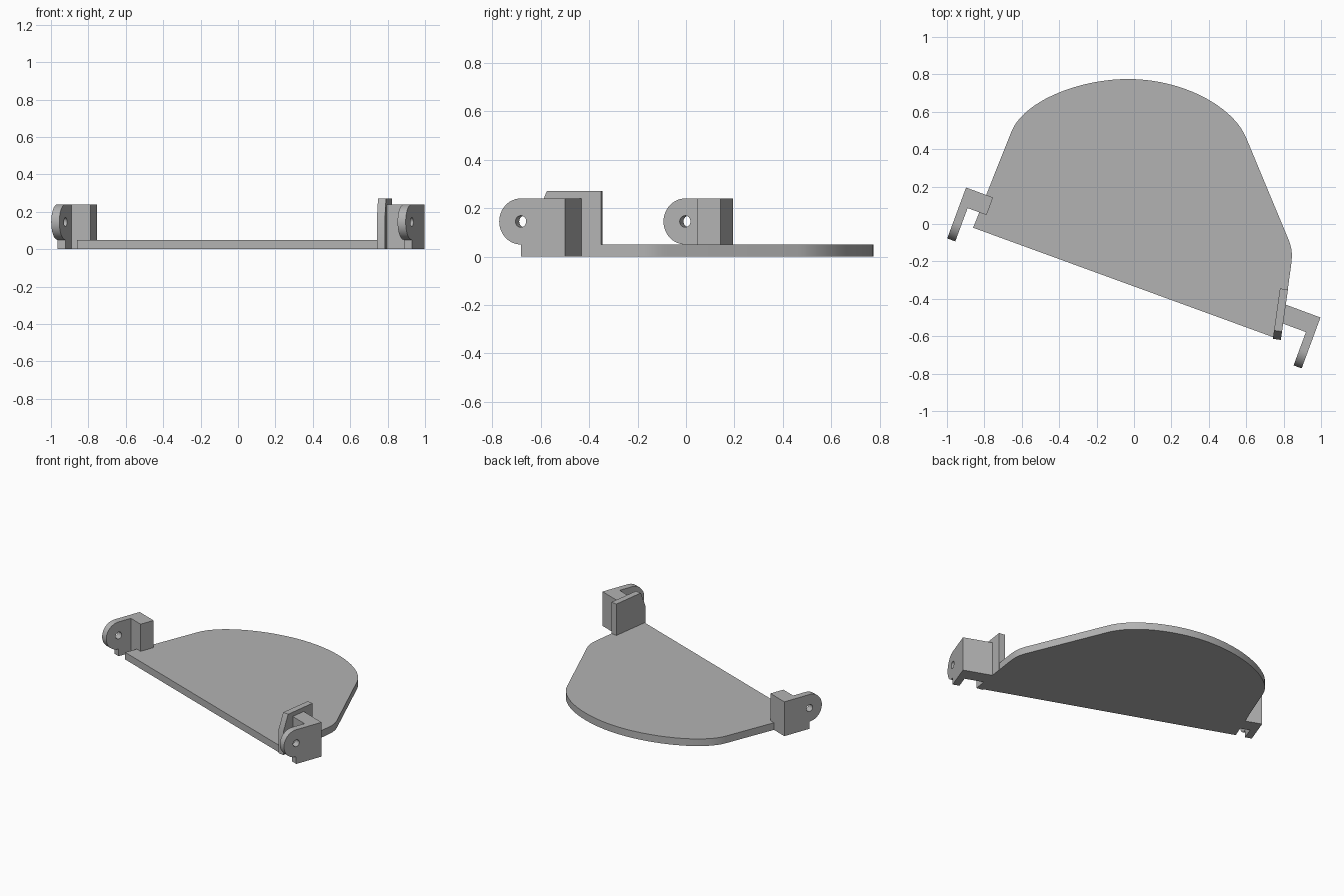
import bpy, bmesh, math
from mathutils import Matrix, Vector
from mathutils.geometry import interpolate_bezier

if "Cube" in bpy.data.objects:
    bpy.data.objects.remove(bpy.data.objects["Cube"])

GREY = (0.45, 0.45, 0.45, 1)
grey = bpy.data.materials.new("plain grey")
grey.use_nodes = True
grey.diffuse_color = GREY
grey.node_tree.nodes["Principled BSDF"].inputs["Base Color"].default_value = GREY

UP = Vector((0, 0, 1))


def prism(name, loops, depth, origin, ax, ay, az):
    """Extrude closed 2D loops (later ones are holes) along az."""
    bm = bmesh.new()
    edges = []
    for loop in loops:
        vs = [bm.verts.new((p[0], p[1], 0)) for p in loop]
        edges += [bm.edges.new((vs[i - 1], vs[i])) for i in range(len(vs))]
    bmesh.ops.triangle_fill(bm, edges=edges, use_beauty=True)
    ext = bmesh.ops.extrude_face_region(bm, geom=bm.faces[:], use_keep_orig=True)
    moved = [g for g in ext["geom"] if isinstance(g, bmesh.types.BMVert)]
    bmesh.ops.translate(bm, verts=moved, vec=(0, 0, depth))
    frame = Matrix((ax, ay, az)).transposed().to_4x4()
    bm.transform(Matrix.Translation(origin) @ frame)
    bmesh.ops.recalc_face_normals(bm, faces=bm.faces[:])
    mesh = bpy.data.meshes.new(name)
    bm.to_mesh(mesh)
    bm.free()
    mesh.materials.append(grey)
    obj = bpy.data.objects.new(name, mesh)
    bpy.context.collection.objects.link(obj)
    bpy.ops.object.select_all(action='DESELECT')
    obj.select_set(True)
    bpy.context.view_layer.objects.active = obj
    bpy.ops.object.shade_smooth_by_angle(angle=math.radians(30))
    return obj


def arc(cx, cy, r, start, end, n):
    angles = [math.radians(start + (end - start) * i / n) for i in range(n + 1)]
    return [(cx + r * math.cos(a), cy + r * math.sin(a)) for a in angles]


def bezier(*pts):
    return interpolate_bezier(*[Vector(p) for p in pts], 20)


# Base plate: straight hinge edge, tapering sides, domed far edge
outline = [(-0.86, -0.02), (0.785, -0.62)]
outline += bezier((0.84, -0.22), (0.848, -0.16), (0.845, -0.13), (0.825, -0.08))[::3]
dome = bezier((0.6, 0.46), (0.53, 0.63), (0.26, 0.775), (-0.03, 0.775))
dome += bezier((-0.03, 0.775), (-0.3, 0.775), (-0.59, 0.655), (-0.655, 0.495))[1:]
prism("base_plate", [outline + dome], 0.05, Vector((0, 0, 0)),
      Vector((1, 0, 0)), Vector((0, 1, 0)), UP)

# Hinge brackets: a block with a rounded, drilled arm pointing forward
tilt = math.radians(20.3)
across = Vector((math.cos(tilt), -math.sin(tilt), 0))
along = Vector((math.sin(tilt), math.cos(tilt), 0))
PIVOT, HEIGHT, BLOCK = -0.195, 0.24, -0.1
arm = [(BLOCK, 0), (PIVOT, 0)] + arc(PIVOT, 0.145, 0.095, 270, 90, 24) + [(BLOCK, HEIGHT)]
hole = arc(PIVOT, 0.145, 0.024, 0, 345, 23)
for side, corner, length, sign in (("right", (-0.898, 0.195, 0), 0.154, 1),
                                   ("left", (0.997, -0.5, 0), 0.2, -1)):
    origin, inward = Vector(corner), across * sign
    block = [(0, 0), (length, 0), (length, BLOCK), (0, BLOCK)]
    prism(side + "_hinge_block", [block], HEIGHT, origin, inward, along, UP)
    prism(side + "_hinge_arm", [arm, hole], 0.046, origin, along, UP, inward)

# Upright wall beside the left hinge, with a chamfered front corner
run = Vector((0.038, 0.27, 0)).normalized()
wall = [(0, 0), (0.272, 0), (0.272, 0.27), (0.045, 0.27), (0, 0.16)]
prism("stop_wall", [wall], 0.043, Vector((0.785, -0.62, 0)),
      run, UP, Vector((-run.y, run.x, 0)))
